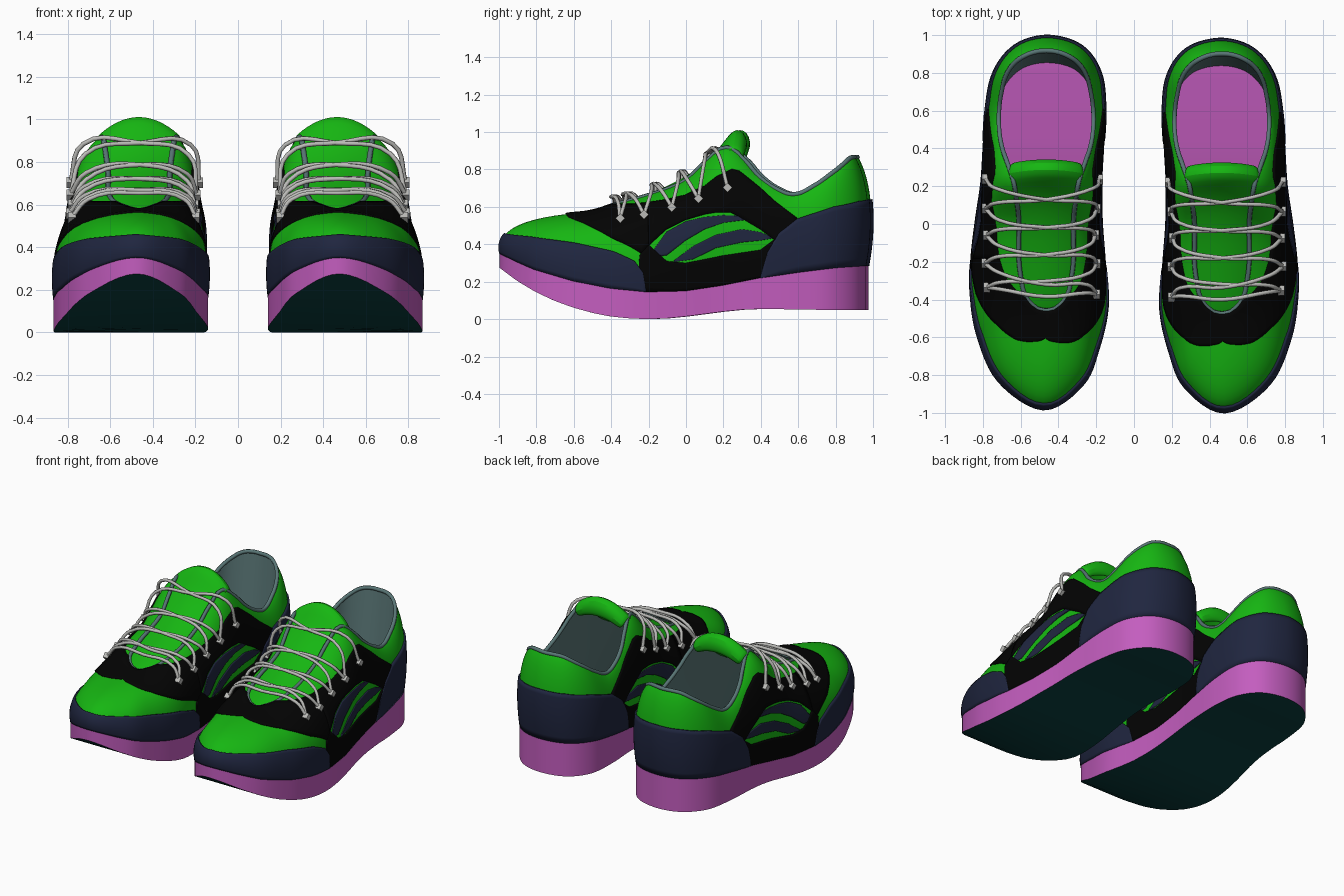
import bpy, bmesh, math
from mathutils import Vector, Matrix

if "Cube" in bpy.data.objects:
    bpy.data.objects.remove(bpy.data.objects["Cube"])

def mat(name, rgb):
    m = bpy.data.materials.new(name)
    m.diffuse_color = (*rgb, 1)
    m.use_nodes = True
    m.node_tree.nodes["Principled BSDF"].inputs["Base Color"].default_value = m.diffuse_color
    return m

GREEN = mat("green", (.008, .47, .006))
PINK = mat("pink", (.55, .11, .52))
NAVY = mat("navy", (.014, .019, .05))
BLACK = mat("black", (.001, .001, .001))
TEAL = mat("dark_teal", (.003, .05, .05))
LINING = mat("grey_teal", (.1, .18, .18))
LACE = mat("lace_grey", (.5, .5, .48))

# Key outlines, heel -> outer side -> toe -> inner side (22 matching stations)
BASE = [(.46, .957), (.62, .915), (.73, .785), (.77, .6), (.785, .4), (.80, .2), (.83, 0), (.853, -.2),
        (.855, -.38), (.82, -.6), (.71, -.84), (.48, -.985), (.28, -.86), (.2, -.68), (.15, -.45), (.165, -.2),
        (.18, 0), (.183, .2), (.175, .4), (.167, .6), (.19, .785), (.29, .915)]
OPEN_HALF = [(0, .905, .87), (.12, .875, .86), (.21, .78, .78), (.25, .58, .67), (.235, .4, .76),
             (.175, .22, .92), (.145, 0, .745), (.145, -.2, .665), (.115, -.38, .615), (.06, -.45, .59),
             (.03, -.465, .58), (0, -.47, .575)]
CX, N, STEPS = .465, 22, 6
OPEN = [(CX + x, y, z) for x, y, z in OPEN_HALF] + [(CX - x, y, z) for x, y, z in OPEN_HALF[10:0:-1]]
SOLE_TOP = [(-1, .36), (-.9, .31), (-.8, .265), (-.6, .205), (-.4, .165), (-.2, .145), (0, .15), (.2, .18),
            (.4, .22), (.6, .25), (.8, .275), (1, .29)]
SOLE_LOW = [(-1, .28), (-.9, .205), (-.8, .145), (-.7, .098), (-.6, .062), (-.5, .034), (-.4, .014), (-.3, .004),
            (-.2, 0), (-.1, .004), (0, .014), (.2, .04), (.3, .05), (.4, .054), (.6, .052), (.8, .048), (1, .05)]

def table(tab, x, k=1):
    if x <= tab[0][0]:
        return tab[0][k]
    for a, b in zip(tab, tab[1:]):
        if x <= b[0]:
            return a[k] + (b[k] - a[k]) * (x - a[0]) / (b[0] - a[0])
    return tab[-1][k]

def spline(keys, u):
    i = math.floor(u)
    t = u - i
    a, b, c, d = (Vector(keys[(i + j) % N]) for j in (-1, 0, 1, 2))
    return b + (c - a) * (t / 2) + (2 * a - 5 * b + 4 * c - d) * (t * t / 2) + (3 * b - a - 3 * c + d) * (t ** 3 / 2)

def outline(u, grow=0, z_tab=SOLE_TOP):
    p = spline(BASE, u)
    t = (spline(BASE, u + .1) - spline(BASE, u - .1)).normalized()
    q = Vector((p.x - t.y * grow, p.y + t.x * grow, 0))
    q.z = table(z_tab, q.y)
    return q

def surf(u, v):
    """Upper: Bezier from the sole edge up to the opening edge, fuller at the heel."""
    b, t = outline(u), spline(OPEN, u)
    p1, p2 = outline(u, .03 + .03 * max(0, 1 - min(u % N, N - u % N) / 2)), b.lerp(t, .2)
    p1.z, p2.z = b.z + .55 * (t.z - b.z), b.z + .9 * (t.z - b.z)
    w = 1 - v
    return b * w ** 3 + p1 * (3 * w * w * v) + p2 * (3 * w * v * v) + t * v ** 3

def lifted(u, v, d):
    n = (surf(u, v + .02) - surf(u, v - .02)).cross(surf(u + .03, v) - surf(u - .03, v))
    return surf(u, v) + n.normalized() * d

def v_at(u, z):
    if z < 0:  # negative entries are direct surface fractions
        return -z
    lo, hi = 0, 1
    for _ in range(16):
        m = (lo + hi) / 2
        lo, hi = (m, hi) if surf(u, m).z < z else (lo, m)
    return lo

def make(name, grids, material, thick=0, extra=None):
    verts, faces = extra or ([], [])
    for rows in grids:
        o, w = len(verts), len(rows[0])
        verts = verts + [p for r in rows for p in r]
        faces = faces + [(o + r * w + c, o + r * w + c + 1, o + (r + 1) * w + c + 1, o + (r + 1) * w + c)
                         for r in range(len(rows) - 1) for c in range(w - 1)]
    me = bpy.data.meshes.new(name)
    me.from_pydata([tuple(p) for p in verts], [], faces)
    bm = bmesh.new()
    bm.from_mesh(me)
    bmesh.ops.remove_doubles(bm, verts=bm.verts, dist=1e-4)
    bm.to_mesh(me)
    bm.free()
    me.shade_smooth()
    me.set_sharp_from_angle(angle=math.radians(40))
    me.materials.append(material)
    ob = bpy.data.objects.new(name, me)
    bpy.context.collection.objects.link(ob)
    if thick:
        s = ob.modifiers.new("thickness", 'SOLIDIFY')
        s.thickness, s.offset = thick, -1
    return ob

def cap(pts, up):
    """Fill a ring by joining matching outer and inner points."""
    n = len(pts)
    faces = [tuple(dict.fromkeys((i, i + 1, n - i - 1, (n - i) % n))) for i in range(n // 2)]
    return pts, [f if not up else f[::-1] for f in faces]

def tube(name, pts, radius, material, closed=False):
    cu = bpy.data.curves.new(name, 'CURVE')
    cu.dimensions, cu.bevel_depth, cu.bevel_resolution, cu.resolution_u = '3D', radius, 1, 5
    cu.use_fill_caps = True
    sp = cu.splines.new('BEZIER')
    sp.bezier_points.add(len(pts) - 1)
    for bp, p in zip(sp.bezier_points, pts):
        bp.co = p
        bp.handle_left_type = bp.handle_right_type = 'AUTO'
    sp.use_cyclic_u = closed
    cu.materials.append(material)
    bpy.context.collection.objects.link(bpy.data.objects.new(name, cu))

US = [i / STEPS for i in range(N * STEPS + 1)]

# Midsole, outsole and insole
make("midsole", [[[outline(u, .008, SOLE_LOW), outline(u, .008)] for u in US]], PINK,
     extra=cap([outline(u, .008) for u in US[:-1]], True))
make("outsole", [], TEAL, extra=cap([outline(u, .008, SOLE_LOW) for u in US[:-1]], False))

def insole_pt(u):
    b, c = outline(u), Vector((.475, 0, 0))
    q = c + (b - c) * .88
    q.z = table(SOLE_TOP, q.y) + .04
    return q
make("insole", [], PINK, extra=cap([insole_pt(u) for u in US[:-1]], True))

# Upper shell, lining and edge binding
make("upper", [[[surf(u, k / 14) for k in range(15)] for u in US]], GREEN)
make("lining", [[[spline(OPEN, u).lerp(insole_pt(u), k / 4) for k in range(5)] for u in US]], LINING)
tube("opening_binding", [spline(OPEN, u) - Vector((0, 0, .004)) for u in US[:-1:3]], .013, LINING, True)

# Overlay panels: (station, low z, high z), repeated on both sides
def panel(name, keys, material, lift):
    a, b = keys[0][0], keys[-1][0]
    us = sorted({a, b, *[k[0] for k in keys], *[u for u in US if a < u < b]})
    def column(u, s):
        lo, hi = v_at(s, table(keys, u, 1)), v_at(s, table(keys, u, 2))
        return [lifted(s, lo + (hi - lo) * k / 10, lift) for k in range(11)]
    make(name, [[column(u, u) for u in us], [column(u, N - u) for u in reversed(us)]], material, .012)

panel("toe_bumper", [(7.05, 0, .15), (7.15, 0, .25), (7.4, 0, .31), (8, 0, .36), (9, 0, .405), (10, 0, .435),
                     (11, 0, .455)], NAVY, .01)
panel("eyelet_band", [(3, .25, .54), (3.6, .42, .63), (4, .48, .70), (4.6, .55, .79), (4.8, .57, .80),
                      (5.2, .57, .76), (5.5, .56, .71), (6, .53, .66), (6.5, .48, .635), (6.99, .39, .62)],
      BLACK, .008)
panel("toe_band", [(6.99, -.33, .62), (7.2, -.27, .615), (7.5, -.33, .61), (8, -.42, .61), (8.5, -.54, .64),
                   (9, -.65, .7), (9.5, -.725, .7), (10, -.785, .7), (10.5, -.835, .7), (11, -.87, .7)], BLACK, .008)
panel("lower_side_band", [(3, 0, .42), (3.6, 0, .43), (4, 0, .37), (5, 0, .34), (6, 0, .30), (6.5, 0, .31),
                          (7, 0, .40), (7.25, 0, .34), (7.3, 0, .2)], BLACK, .0075)
panel("heel_counter", [(0, 0, .64), (1, 0, .63), (2, 0, .60), (3, 0, .535), (3.5, 0, .46), (3.8, 0, .36),
                       (4, 0, .225)], NAVY, .011)
panel("upper_stripe", [(4.4, .53, .55), (5, .515, .555), (5.5, .48, .545), (6, .42, .52), (6.5, .34, .465),
                       (6.85, .335, .37)], NAVY, .0065)
panel("lower_stripe", [(3.7, .43, .44), (4, .42, .465), (4.5, .41, .48), (5.2, .38, .45), (5.8, .32, .39),
                       (6.3, .305, .315)], NAVY, .0065)

# Tongue: y, z, half width, edge drop
TONGUE = [(-.53, .52, .12, .03), (-.38, .60, .15, .05), (-.2, .665, .17, .05), (0, .755, .17, .06),
          (.12, .845, .17, .06), (.19, .925, .18, .07), (.235, .99, .2, .09), (.275, 1.02, .205, .1),
          (.315, 1.0, .2, .1), (.335, .95, .19, .08), (.325, .89, .16, .05)]
make("tongue", [[[Vector((CX + w * s / 5, y - .02 * (s / 5) ** 2, z - d * (s / 5) ** 2)) for s in range(-5, 6)]
                 for y, z, w, d in TONGUE]], GREEN, .02).modifiers.new("smooth", 'SUBSURF').levels = 1

# Criss-cross laces and eyelet knots
EYELETS = [(7.8, .53), (7.1, .55), (6.35, .59), (5.65, .64), (4.9, .70)]

def lace(i, j, name):
    (ua, za), (ub, zb) = EYELETS[i], EYELETS[j]
    def side(u, w, z, s):
        g = u + (w - u) * .3
        m = lambda k: N - k if s else k
        return [lifted(m(u), v_at(m(u), z), .015), lifted(m(g), .83, .04)]
    left, right = side(ua, ub, za, False), side(ub, ua, zb, True)
    y = (left[0].y + right[0].y) / 2 - .03
    mid = Vector((CX, y, max(table(TONGUE[:8], y) + .045, (left[1].z + right[1].z) / 2 + .03)))
    tube(name, left + [mid] + right[::-1], .011, LACE)

lace(0, 0, "lace_bar")
for i in range(4):
    lace(i, i + 1, f"lace_up_{i}")
    lace(i + 1, i, f"lace_down_{i}")
for i, (u, z) in enumerate(EYELETS):
    for s in (u, N - u):
        p = lifted(s, v_at(s, z), .014)
        bpy.ops.mesh.primitive_cube_add(size=.036, location=p, rotation=(math.pi / 4, 0, 0))
        knot = bpy.context.object
        knot.name = f"lace_knot_{i}"
        knot.data.materials.append(LACE)

# Second shoe: mirrored copy, set slightly back
bpy.context.view_layer.update()
for ob in list(bpy.context.collection.objects):
    ob.data.transform(ob.matrix_world)
    ob.matrix_world = Matrix.Identity(4)
    ob.location.y = -.004
    twin = ob.copy()
    twin.data = ob.data.copy()
    twin.data.transform(Matrix.Diagonal((-1, 1, 1, 1)))
    if ob.type == 'MESH':
        twin.data.flip_normals()
    twin.location.y = .012
    twin.name = "left_" + ob.name
    bpy.context.collection.objects.link(twin)
    ob.name = "right_" + ob.name
